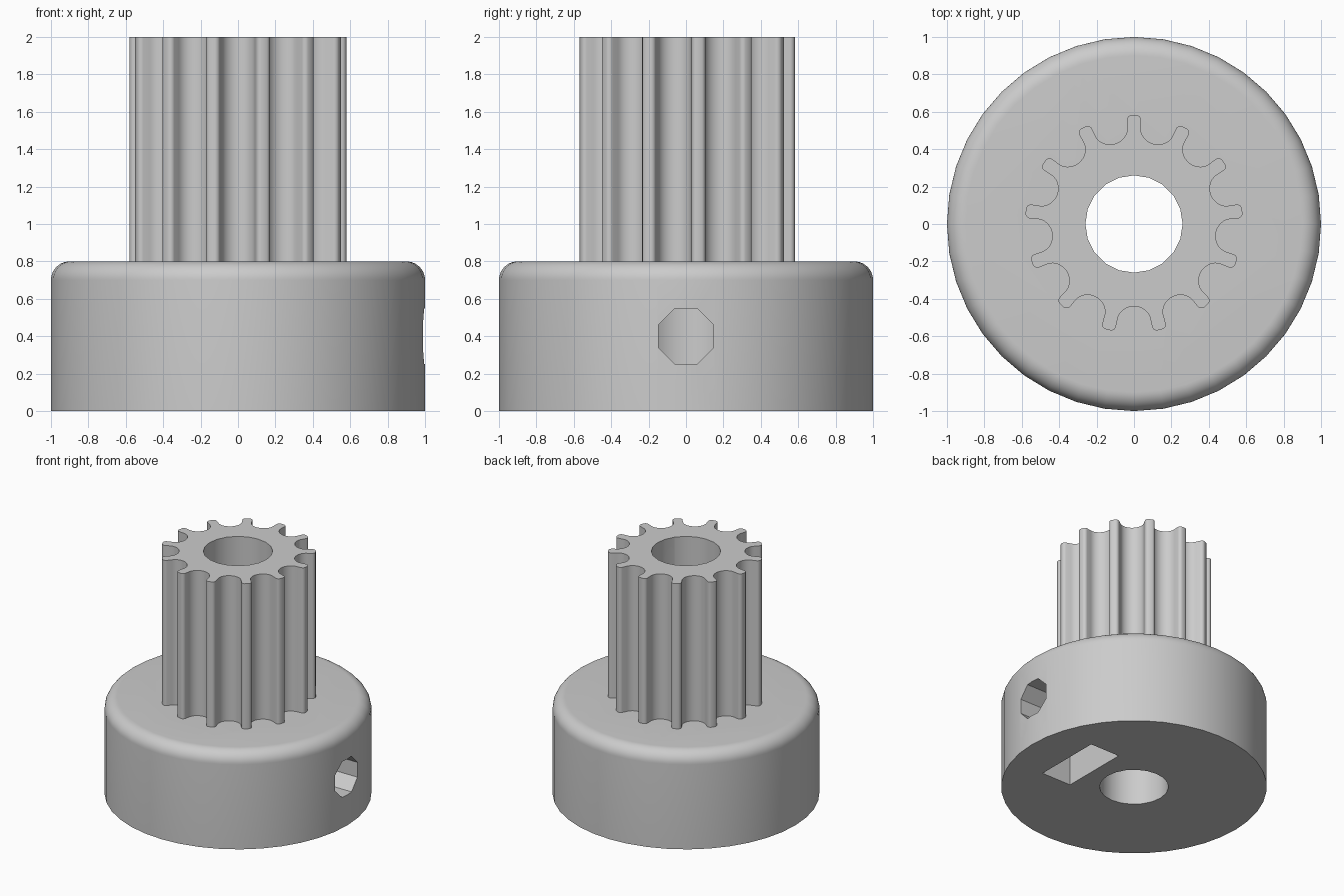
import bpy
import bmesh
from math import sin, cos, tau, radians, sqrt
from mathutils import Matrix, Vector

cube = bpy.data.objects.get("Cube")
if cube:
    bpy.data.objects.remove(cube, do_unlink=True)

grey = bpy.data.materials.new("plain_grey")
grey.use_nodes = True
grey.diffuse_color = (0.6, 0.6, 0.6, 1)
grey.node_tree.nodes["Principled BSDF"].inputs["Base Color"].default_value = grey.diffuse_color


def loft(name, rings):
    """Closed solid through equal-sized rings of points."""
    bm = bmesh.new()
    loops = [[bm.verts.new(p) for p in ring] for ring in rings]
    for low, high in zip(loops, loops[1:]):
        for i in range(len(low)):
            j = (i + 1) % len(low)
            bm.faces.new((low[i], low[j], high[j], high[i]))
    bm.faces.new(loops[0])
    bm.faces.new(loops[-1])
    bmesh.ops.recalc_face_normals(bm, faces=bm.faces)
    mesh = bpy.data.meshes.new(name)
    bm.to_mesh(mesh)
    bm.free()
    mesh.materials.append(grey)
    obj = bpy.data.objects.new(name, mesh)
    bpy.context.collection.objects.link(obj)
    return obj


def circle(r, sides, turn=0):
    return [(r * cos(tau * i / sides + turn), r * sin(tau * i / sides + turn)) for i in range(sides)]


def upright(outline, z):
    return [(x, y, z) for x, y in outline]


def sideways(outline, x):
    return [(x, y, z) for y, z in outline]


def arc(cx, cy, r, start, end, steps):
    angles = [radians(start + (end - start) * i / steps) for i in range(steps + 1)]
    return [(cx + r * cos(a), cy + r * sin(a)) for a in angles]


def combine(body, tool, operation):
    mod = body.modifiers.new(operation, 'BOOLEAN')
    mod.operation = operation
    mod.solver = 'EXACT'
    mod.object = tool
    bpy.context.view_layer.objects.active = body
    bpy.ops.object.modifier_apply(modifier=mod.name)
    bpy.data.objects.remove(tool, do_unlink=True)


# Base collar with a rounded upper rim
FILLET = 0.1
profile = [(1, 0)] + arc(1 - FILLET, 0.8 - FILLET, FILLET, 0, 90, 10)
pulley = loft("toothed_pulley", [upright(circle(r, 40), z) for r, z in profile])

# Toothed shaft: one belt groove with rounded lips, repeated around
TEETH, OUTER, HALF_WIDTH = 13, 0.5826, 0.1235
seat = sqrt(OUTER ** 2 - HALF_WIDTH ** 2)
lip = arc(-0.1135, -0.025, 0.025, 90, 10, 5)
half_round = arc(0, -0.0464, 0.0825, 188, 352, 18)
groove = lip + half_round + [(-x, y) for x, y in reversed(lip)]
stretch = HALF_WIDTH / 0.1135
outline = []
for i in range(TEETH):
    # Grooves start at the front; each is followed by the middle of a tooth tip
    turn = Matrix.Rotation(tau * (i + 0.5) / TEETH, 2)
    pts = [Vector((x * stretch, y + seat)) for x, y in groove]
    spin = Matrix.Rotation(-tau * i / TEETH, 2) @ Matrix.Rotation(tau / 2, 2)
    tip = Matrix.Rotation(-tau / TEETH / 2, 2) @ Vector((0, OUTER))
    outline += [tuple(spin @ p) for p in pts + [tip]]
shaft = loft("toothed_shaft", [upright(outline, z) for z in (0.5, 2)])
combine(pulley, shaft, 'UNION')

# Motor shaft bore
bore = loft("bore_cutter", [upright(circle(0.26, 20), z) for z in (-0.2, 2.2)])
combine(pulley, bore, 'DIFFERENCE')

# Nut pocket open at the bottom, with a pointed top
FLAT, MIDDLE = 0.285, 0.4
pocket = [(-FLAT, -0.2), (FLAT, -0.2), (FLAT, MIDDLE + 0.1645),
          (0, MIDDLE + 0.329), (-FLAT, MIDDLE + 0.1645)]
nut = loft("nut_pocket_cutter", [sideways(pocket, x) for x in (0.39, 0.66)])
combine(pulley, nut, 'DIFFERENCE')

# Octagonal set screw hole from the bore to the left side
hole = [(y, z + MIDDLE) for y, z in circle(0.16, 8, tau / 16)]
screw = loft("screw_hole_cutter", [sideways(hole, x) for x in (0, 1.2)])
combine(pulley, screw, 'DIFFERENCE')

# Smooth the round walls, keep the edges sharp
bpy.ops.object.select_all(action='DESELECT')
pulley.select_set(True)
bpy.context.view_layer.objects.active = pulley
bpy.ops.object.shade_smooth_by_angle(angle=radians(30))
